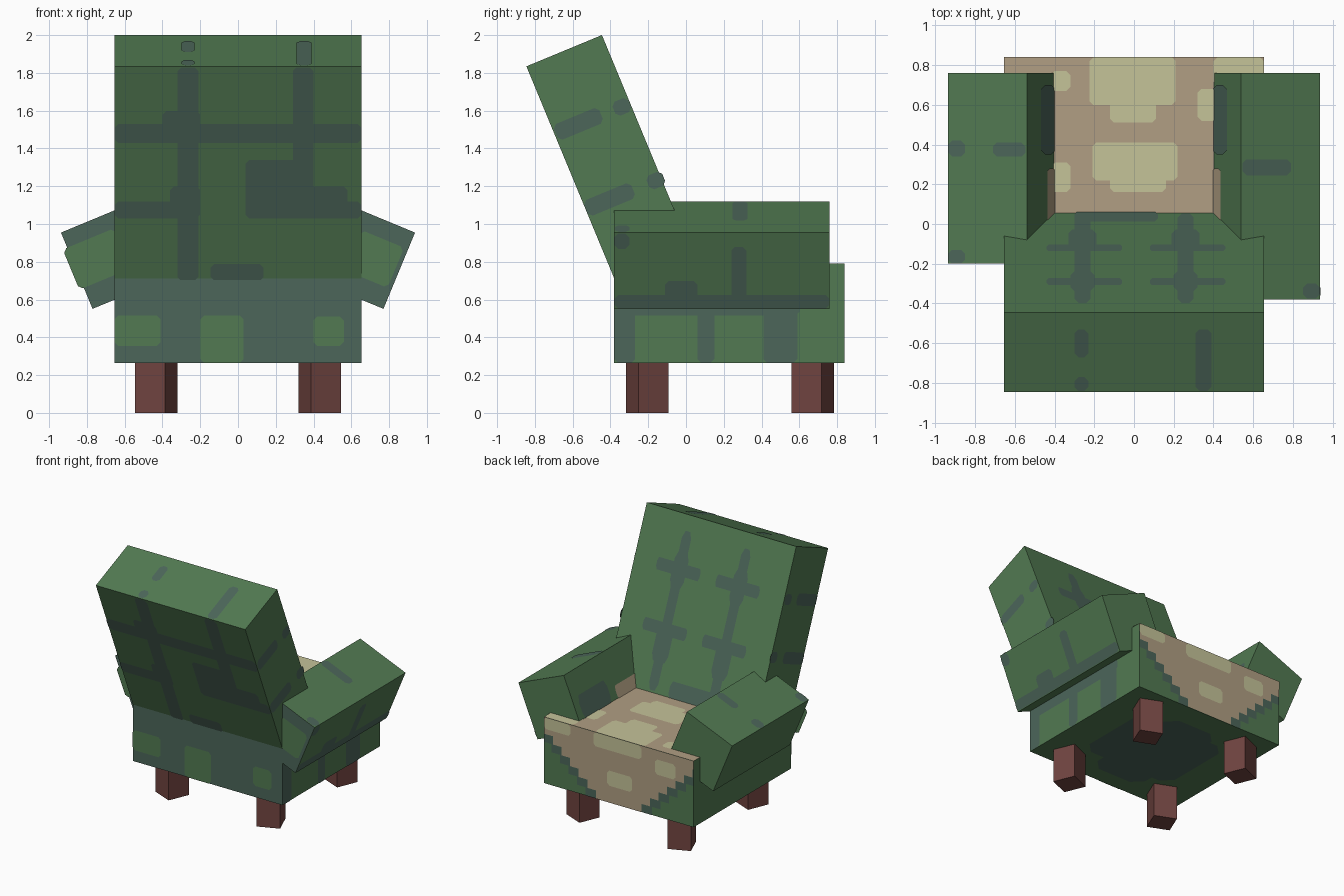
import bpy
import bmesh
import math
from mathutils import Matrix, Vector

default_cube = bpy.data.objects.get("Cube")
if default_cube:
    bpy.data.objects.remove(default_cube, do_unlink=True)

TILT = math.radians(22.5)
C, S = math.cos(TILT), math.sin(TILT)


# Palette
def to_linear(value):
    value /= 255
    return value / 12.92 if value < 0.04 else ((value + 0.055) / 1.055) ** 2.4


def make_material(name, rgb):
    mat = bpy.data.materials.new(name)
    mat.use_nodes = True
    colour = [to_linear(c) for c in rgb] + [1.0]
    mat.diffuse_color = colour
    mat.node_tree.nodes["Principled BSDF"].inputs["Base Color"].default_value = colour
    return mat


green = make_material("moss green", (82, 122, 82))
teal = make_material("dark teal", (76, 102, 90))
tan = make_material("tan fabric", (177, 159, 131))
cream = make_material("cream fabric", (197, 195, 153))
wood = make_material("red brown wood", (112, 68, 64))


def add_object(name, bm, materials):
    mesh = bpy.data.meshes.new(name)
    bm.to_mesh(mesh)
    bm.free()
    for mat in materials:
        mesh.materials.append(mat)
    obj = bpy.data.objects.new(name, mesh)
    bpy.context.scene.collection.objects.link(obj)
    return obj


def box(name, size, centre, materials, turn=0.0, axis="X", rule=None):
    """Box whose faces take a material slot chosen from their unturned normal."""
    bm = bmesh.new()
    bmesh.ops.create_cube(bm, size=1)
    bmesh.ops.scale(bm, vec=size, verts=bm.verts)
    bm.normal_update()
    if rule:
        for face in bm.faces:
            face.material_index = rule(face.normal)
    bm.transform(Matrix.Translation(centre) @ Matrix.Rotation(turn, 4, axis))
    return add_object(name, bm, materials)


def patches(name, mat, axis, point, normal, rects, lift=0.003, turn=0.0, cut=0.02):
    """Chamfered colour patches, projected along an axis onto a sloping face."""
    point, normal = Vector(point), Vector(normal).normalized()
    a, b = [i for i in range(3) if i != axis]
    bm = bmesh.new()
    for left, low, right, high in rects:
        w, h = (right - left) / 2, (high - low) / 2
        k = min(cut, w * 0.6, h * 0.6)
        corners = [(w - k, h), (-w + k, h), (-w, h - k), (-w, -h + k),
                   (-w + k, -h), (w - k, -h), (w, -h + k), (w, h - k)]
        verts = []
        for u, v in corners:
            p = Vector((0, 0, 0))
            p[a] = left + w + u * math.cos(turn) - v * math.sin(turn)
            p[b] = low + h + u * math.sin(turn) + v * math.cos(turn)
            p[axis] = point[axis] - (normal[a] * (p[a] - point[a])
                                     + normal[b] * (p[b] - point[b])) / normal[axis]
            verts.append(bm.verts.new(p + normal * lift))
        face = bm.faces.new(verts)
        face.normal_update()
        if face.normal.dot(normal) < 0:
            face.normal_flip()
    return add_object(name, bm, [mat])


# Seat block: tan on top, teal behind, green elsewhere
box("seat", (1.31, 1.22, 0.525), (0, 0.23, 0.5275), [green, teal, tan],
    rule=lambda n: 2 if n.z > 0.5 else 1 if n.y < -0.5 else 0)
patches("seat_top_cream", cream, 2, (0, 0, 0.79), (0, 0, 1), [
    (-0.225, 0.6, 0.21, 0.84), (-0.12, 0.51, 0.11, 0.64),
    (-0.21, 0.22, 0.22, 0.41), (-0.12, 0.16, 0.16, 0.26),
    (-0.42, 0.67, -0.32, 0.77), (-0.42, 0.16, -0.32, 0.31),
    (0.32, 0.52, 0.42, 0.68), (0.4, 0.7, 0.655, 0.84)])
patches("seat_rear_green", green, 1, (0, -0.38, 0), (0, -1, 0), [
    (-0.655, 0.355, -0.41, 0.515), (-0.2, 0.265, 0.03, 0.515),
    (0.4, 0.355, 0.56, 0.51)])
patches("seat_side_teal", teal, 0, (0.655, 0, 0), (1, 0, 0), [
    (-0.38, 0.265, -0.27, 0.6), (0.06, 0.265, 0.15, 0.6),
    (0.41, 0.265, 0.59, 0.6), (-0.38, 0.515, 0.6, 0.6)])
patches("seat_underside_teal", teal, 2, (0, 0, 0.265), (0, 0, -1), [
    (-0.4, -0.1, 0.4, 0.55), (-0.25, -0.25, 0.2, 0.65)], cut=0.08)

# Stepped tan bib on the seat front, with a teal border
STEPS = 8
step_height = 0.525 / STEPS
for label, mat, extra, lift in (("border", teal, 0.09, 0.002), ("bib", tan, 0, 0.004)):
    rows = []
    for i in range(STEPS):
        half = min(0.655, 0.2 + 0.075 * i + extra)
        low = 0.265 + i * step_height
        rows.append((-half, low, half, low + step_height))
    patches("seat_front_" + label, mat, 1, (0, 0.84, 0), (0, 1, 0), rows, lift, cut=0)
patches("seat_front_cream", cream, 1, (0, 0.84, 0), (0, 1, 0), [
    (-0.2, 0.68, 0.22, 0.79), (-0.12, 0.4, 0.1, 0.52),
    (-0.5, 0.6, -0.32, 0.72), (0.42, 0.7, 0.655, 0.79)], lift=0.006)

# Leaning backrest
back_length = 1.4
box("backrest", (1.31, 0.433, back_length),
    (0, -0.645 + S * back_length / 2, 1.9175 - C * back_length / 2), [green], TILT)
patches("backrest_rear_teal", teal, 1, (0, -0.845, 1.835), (0, -C, -S), [
    (-0.32, 0.7, -0.21, 1.83), (0.29, 1.1, 0.4, 1.83),
    (-0.655, 1.43, 0.655, 1.53), (-0.4, 1.43, -0.2, 1.6),
    (0.04, 1.03, 0.4, 1.34), (0.3, 1.03, 0.58, 1.2), (0.5, 1.03, 0.655, 1.12),
    (-0.655, 1.03, -0.2, 1.12), (-0.36, 1.03, -0.2, 1.2),
    (-0.145, 0.7, 0.135, 0.79)])
patches("backrest_top_teal", teal, 2, (0, -0.845, 1.835), (0, -S, C), [
    (-0.3, -0.67, -0.23, -0.53), (-0.3, -0.84, -0.23, -0.77),
    (0.31, -0.84, 0.39, -0.53)])
front_marks = [(-0.3, 0.01, 0.12, 0.06)]
for x in (-0.26, 0.26):
    front_marks += [(x - 0.04, -0.4, x + 0.04, 0.05), (x - 0.07, -0.13, x + 0.07, -0.03),
                    (x - 0.18, -0.14, x + 0.2, -0.105), (x - 0.18, -0.31, x + 0.2, -0.275),
                    (x - 0.06, -0.34, x + 0.06, -0.24)]
patches("backrest_front_teal", teal, 2, (0, -0.445, 2.0), (0, C, S), front_marks)

# Left is +x; the -x arm is shorter at the rear
for side, sx, rear in (("left", 1, -0.38), ("right", -1, -0.2)):
    patches(side + "_backrest_side_teal", teal, 0, (sx * 0.655, 0, 0), (sx, 0, 0), [
        (-0.7, 1.485, -0.44, 1.575), (-0.54, 1.085, -0.27, 1.175),
        (-0.385, 1.58, -0.295, 1.66), (-0.205, 1.19, -0.115, 1.27)], turn=TILT)

    # Tilted arm with a teal rear end
    arm_centre = Vector((sx * 0.655, (rear + 0.76) / 2, 0.835))
    box(side + "_arm", (0.43, 0.76 - rear, 0.437), arm_centre, [green, teal],
        sx * TILT, "Y", lambda n: 1 if n.y < -0.5 else 0)
    ends = sorted((sx * 0.6, sx * (0.845 if sx > 0 else 0.895)))
    patches(side + "_arm_end_green", green, 1, (0, rear, 0), (0, -1, 0),
            [(ends[0], 0.7, ends[1], 0.93)], turn=-sx * TILT)

    # Brown corner and teal fold on the inner face
    crease = (sx * 0.54, 0, 1.119)
    inner = (-sx * C, 0, S)
    for label, mat, near, far, y0, y1, lift in (
            ("teal", teal, 0.4, 0.47, 0.35, 0.7, 0.003),
            ("tan", tan, 0.4, 0.44, 0.0, 0.28, 0.005)):
        x0, x1 = sorted((sx * near, sx * far))
        patches(side + "_arm_inner_" + label, mat, 2, crease, inner,
                [(x0, y0, x1, y1)], lift)

    # Turned legs
    for place, y, turn in (("rear", -0.205, TILT), ("front", 0.67, -TILT)):
        box(f"{side}_{place}_leg", (0.172, 0.172, 0.27), (sx * 0.433, y, 0.135),
            [wood], sx * turn, "Z")

# Arm tops and outer sides
patches("left_arm_top_teal", teal, 2, (0.54, 0, 1.119), (S, 0, C), [
    (0.545, 0.245, 0.79, 0.325), (0.85, -0.375, 0.935, -0.3)])
patches("right_arm_top_teal", teal, 2, (-0.54, 0, 1.119), (-S, 0, C), [
    (-0.935, 0.34, -0.85, 0.42), (-0.71, 0.34, -0.545, 0.41),
    (-0.935, -0.2, -0.85, -0.13)])
patches("left_arm_outer_teal", teal, 0, (0.937, 0, 0.954), (C, 0, -S), [
    (-0.38, 0.555, 0.76, 0.625), (-0.11, 0.56, 0.06, 0.7),
    (0.24, 0.6, 0.32, 0.88), (-0.38, 0.87, -0.3, 0.95)])
